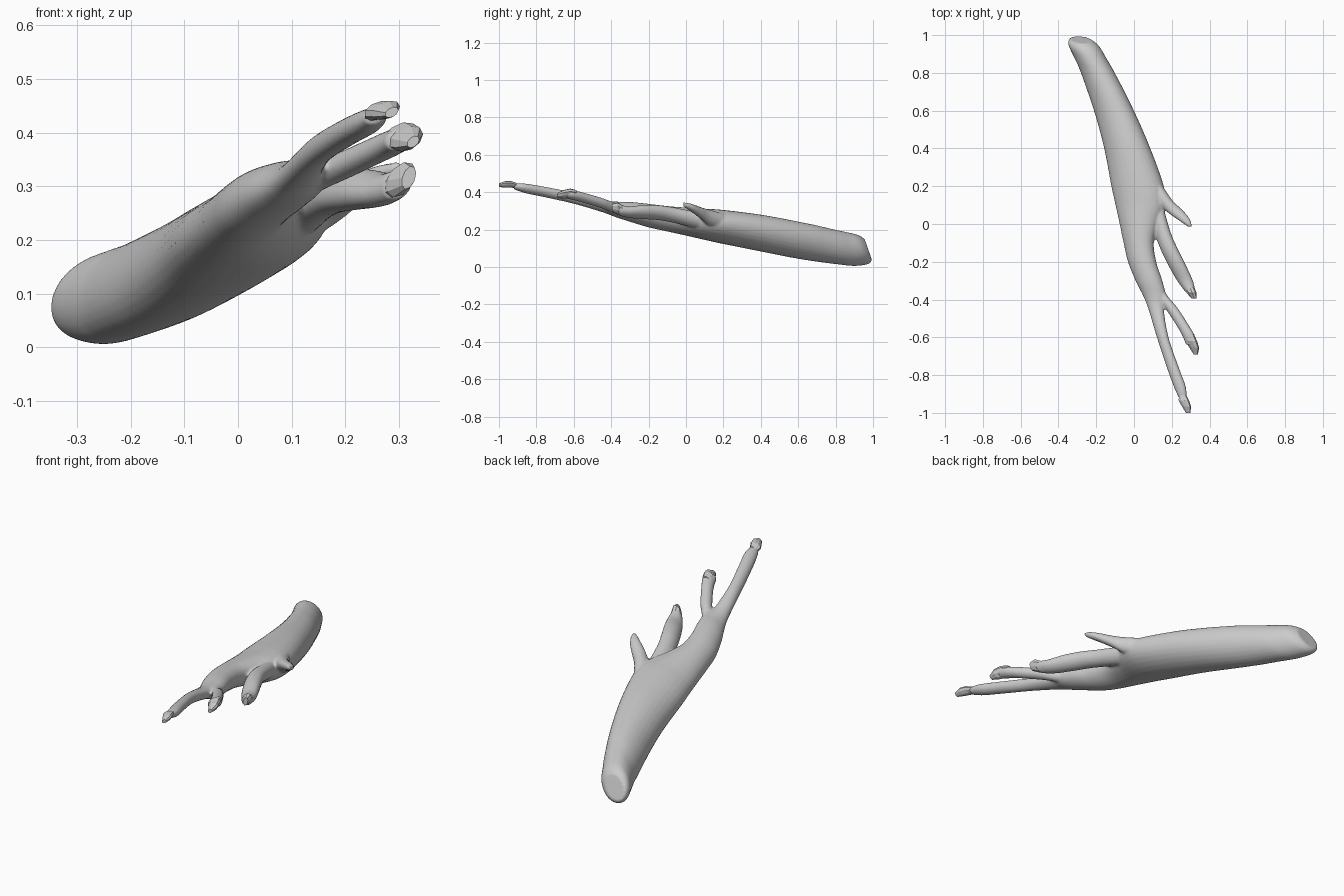
import bpy, bmesh, math


def spline(a, b, c, d, t):
    return tuple(0.5 * (2*q + (r-p)*t + (2*p-5*q+4*r-s)*t*t + (3*q-p-3*r+s)*t**3)
                 for p, q, r, s in zip(a, b, c, d))


def loft(bm, rows, sides=28, steps=6, tilt=0.25, lean=0.0):
    """Tube through rows of (y, x min, x max, z min, z max)."""
    n = len(rows)
    path = []
    for i in range(n - 1):
        quad = [rows[max(0, min(n - 1, i + k))] for k in (-1, 0, 1, 2)]
        path += [spline(*quad, k / steps) for k in range(steps)]
    path.append(rows[-1])
    rings = []
    for y, x0, x1, z0, z1 in path:
        ring = []
        for k in range(sides):
            t = 2 * math.pi * k / sides
            dz = (z1 - z0) / 2 * math.sin(t + tilt)
            shear = lean * max(0, min(1, (y - 0.7) / 0.25))
            ring.append(bm.verts.new(((x0 + x1)/2 + (x1 - x0)/2*math.cos(t),
                                      y - shear*dz, (z0 + z1)/2 + dz)))
        rings.append(ring)
    for a, b in zip(rings, rings[1:]):
        for k in range(sides):
            j = (k + 1) % sides
            bm.faces.new((a[k], a[j], b[j], b[k]))
    bm.faces.new(rings[0][::-1])
    bm.faces.new(rings[-1])


def make_object(name, bm):
    bmesh.ops.recalc_face_normals(bm, faces=bm.faces)
    me = bpy.data.meshes.new(name)
    bm.to_mesh(me)
    bm.free()
    ob = bpy.data.objects.new(name, me)
    bpy.context.collection.objects.link(ob)
    bpy.context.view_layer.objects.active = ob
    ob.select_set(True)
    return ob


# main limb: broad cut end narrowing into the longest finger
limb = [(.975, -.342, -.225, .035, .15), (.945, -.348, -.185, .015, .172),
        (.88, -.318, -.145, .006, .187), (.8, -.282, -.10, .014, .202),
        (.6, -.212, .0, .044, .243), (.4, -.158, .087, .083, .28),
        (.2, -.12, .158, .123, .305), (.1, -.098, .165, .145, .312),
        (0, -.076, .13, .168, .318), (-.1, -.055, .105, .19, .326),
        (-.2, -.032, .118, .212, .338), (-.3, .008, .15, .242, .348),
        (-.38, .048, .168, .268, .35), (-.45, .076, .158, .294, .358),
        (-.6, .121, .183, .338, .398), (-.75, .17, .234, .372, .428),
        (-.86, .21, .274, .395, .446), (-.92, .236, .278, .415, .448)]

# side fingers
fingers = [
    [(.22, .07, .14, .19, .28), (.13, .11, .20, .215, .305), (.085, .15, .245, .252, .318),
     (.045, .20, .283, .283, .333), (.01, .25, .303, .307, .343), (-.015, .287, .306, .325, .345)],
    [(.12, .06, .15, .19, .28), (.03, .09, .172, .212, .3), (-.06, .113, .2, .235, .318),
     (-.14, .143, .236, .25, .33), (-.22, .182, .276, .256, .332), (-.3, .228, .312, .262, .325),
     (-.36, .272, .326, .275, .335)],
    [(-.3, .07, .135, .26, .33), (-.38, .11, .178, .287, .345), (-.44, .16, .228, .31, .366),
     (-.52, .214, .28, .335, .39), (-.59, .255, .322, .355, .408), (-.64, .275, .335, .366, .412)],
]
body = bmesh.new()
loft(body, limb, lean=0.35)
for f in fingers:
    loft(body, f)
hand = make_object("hand_and_forearm", body)
m = hand.modifiers.new("fuse", 'REMESH')
m.mode = 'VOXEL'
m.voxel_size = 0.0065
m.use_smooth_shade = True
m = hand.modifiers.new("soften", 'SMOOTH')
m.factor = 0.5
m.iterations = 4

# faceted nails on the finger tips
nails = [
    ("nail_long", [(-.905, .236, .276, .42, .45), (-.935, .235, .292, .425, .46),
                   (-.965, .252, .302, .424, .46), (-1.0, .274, .299, .428, .448)]),
    ("nail_middle", [(-.585, .268, .318, .372, .412), (-.62, .27, .334, .367, .42),
                     (-.655, .292, .345, .365, .412), (-.69, .315, .338, .372, .394)]),
    ("nail_inner", [(-.33, .255, .318, .275, .325), (-.365, .277, .331, .28, .346),
                    (-.395, .305, .332, .295, .338)]),
]
for name, rows in nails:
    bm = bmesh.new()
    loft(bm, rows, sides=9, steps=1, tilt=0.4)
    make_object(name, bm)
